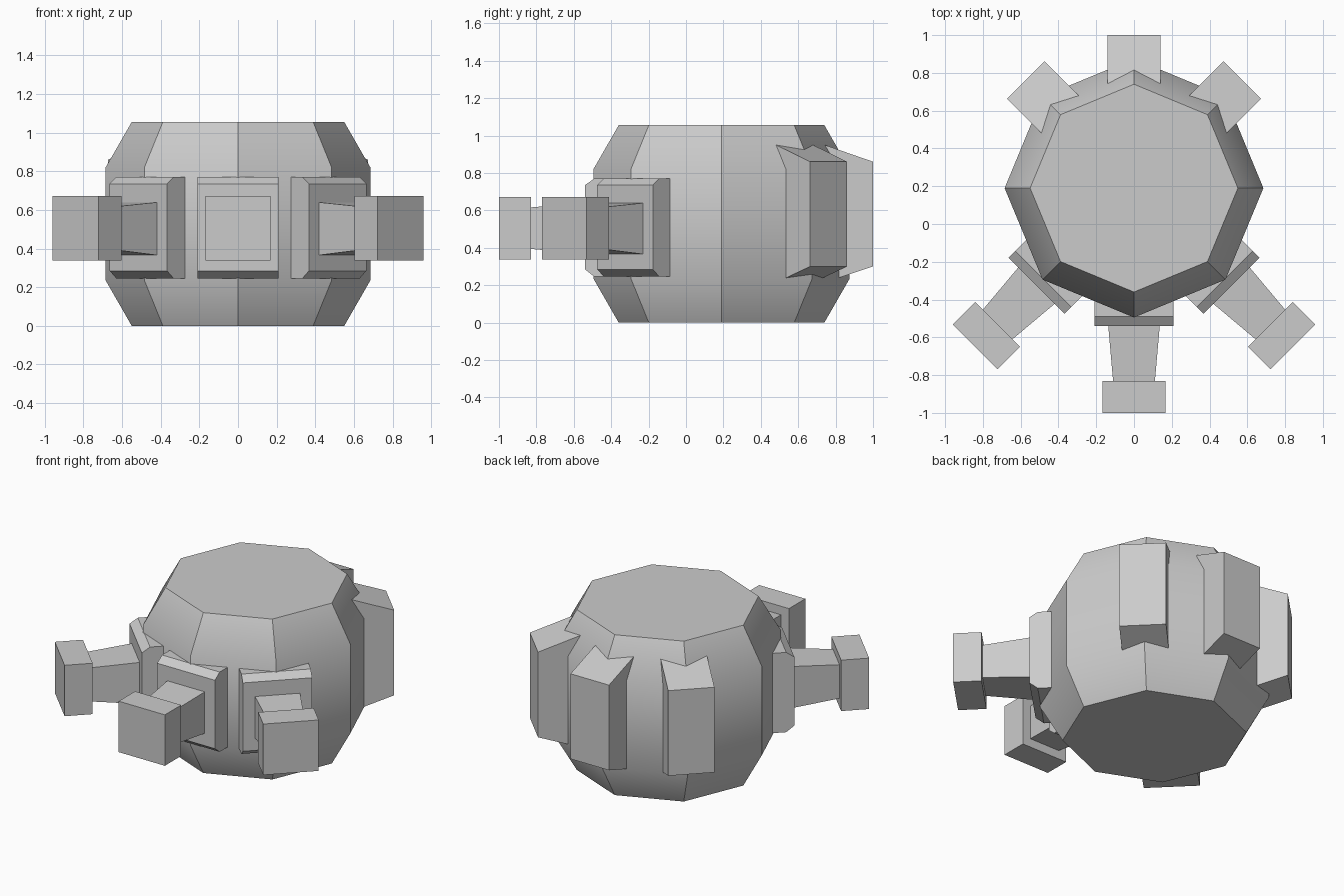
import bpy, bmesh, math
from mathutils import Matrix

if "Cube" in bpy.data.objects:
    bpy.data.objects.remove(bpy.data.objects["Cube"])

CENTRE = Matrix.Translation((0, 0.19, 0))


def loft(name, rings, matrix):
    """Join equal-length point rings into a closed solid."""
    bm = bmesh.new()
    loops = [[bm.verts.new(p) for p in ring] for ring in rings]
    n = len(loops[0])
    for a, b in zip(loops, loops[1:]):
        for i in range(n):
            j = (i + 1) % n
            bm.faces.new((a[i], a[j], b[j], b[i]))
    bm.faces.new(loops[0][::-1])
    bm.faces.new(loops[-1])
    bmesh.ops.recalc_face_normals(bm, faces=bm.faces)
    mesh = bpy.data.meshes.new(name)
    bm.to_mesh(mesh)
    bm.free()
    obj = bpy.data.objects.new(name, mesh)
    obj.matrix_world = matrix
    bpy.context.collection.objects.link(obj)
    return obj


def section(r, half_width, z0, z1):
    """Rectangle across the local x axis at distance r from the centre."""
    w = half_width
    return [(r, -w, z0), (r, w, z0), (r, w, z1), (r, -w, z1)]


def octagon(r, z):
    return [(r * math.cos(i * math.pi / 4), r * math.sin(i * math.pi / 4), z)
            for i in range(8)]


# Barrel-shaped body
body = loft("body", [octagon(0.55, 0), octagon(0.685, 0.235),
                     octagon(0.685, 0.82), octagon(0.55, 1.055)], CENTRE)
bpy.context.view_layer.objects.active = body
body.select_set(True)
bpy.ops.object.shade_smooth_by_angle(angle=math.radians(36))

for side, offset in (("left", -45), ("middle", 0), ("right", 45)):
    # Front arms: chamfered mounting plate, tapered arm, end block
    m = CENTRE @ Matrix.Rotation(math.radians(-90 + offset), 4, 'Z')
    loft("mount_plate_" + side, [section(0.59, 0.21, 0.245, 0.77),
                                 section(0.68, 0.21, 0.245, 0.77),
                                 section(0.73, 0.21, 0.285, 0.735)], m)
    loft("arm_" + side, [section(0.72, 0.137, 0.365, 0.64),
                         section(1.03, 0.11, 0.395, 0.615)], m)
    loft("end_block_" + side, [section(1.02, 0.168, 0.337, 0.672),
                               section(1.19, 0.168, 0.337, 0.672)], m)
    # Rear ribs, taller towards the body
    m = CENTRE @ Matrix.Rotation(math.radians(90 - offset), 4, 'Z')
    loft("rear_rib_" + side, [section(0.45, 0.14, 0.18, 0.985),
                              section(0.81, 0.14, 0.30, 0.86)], m)
